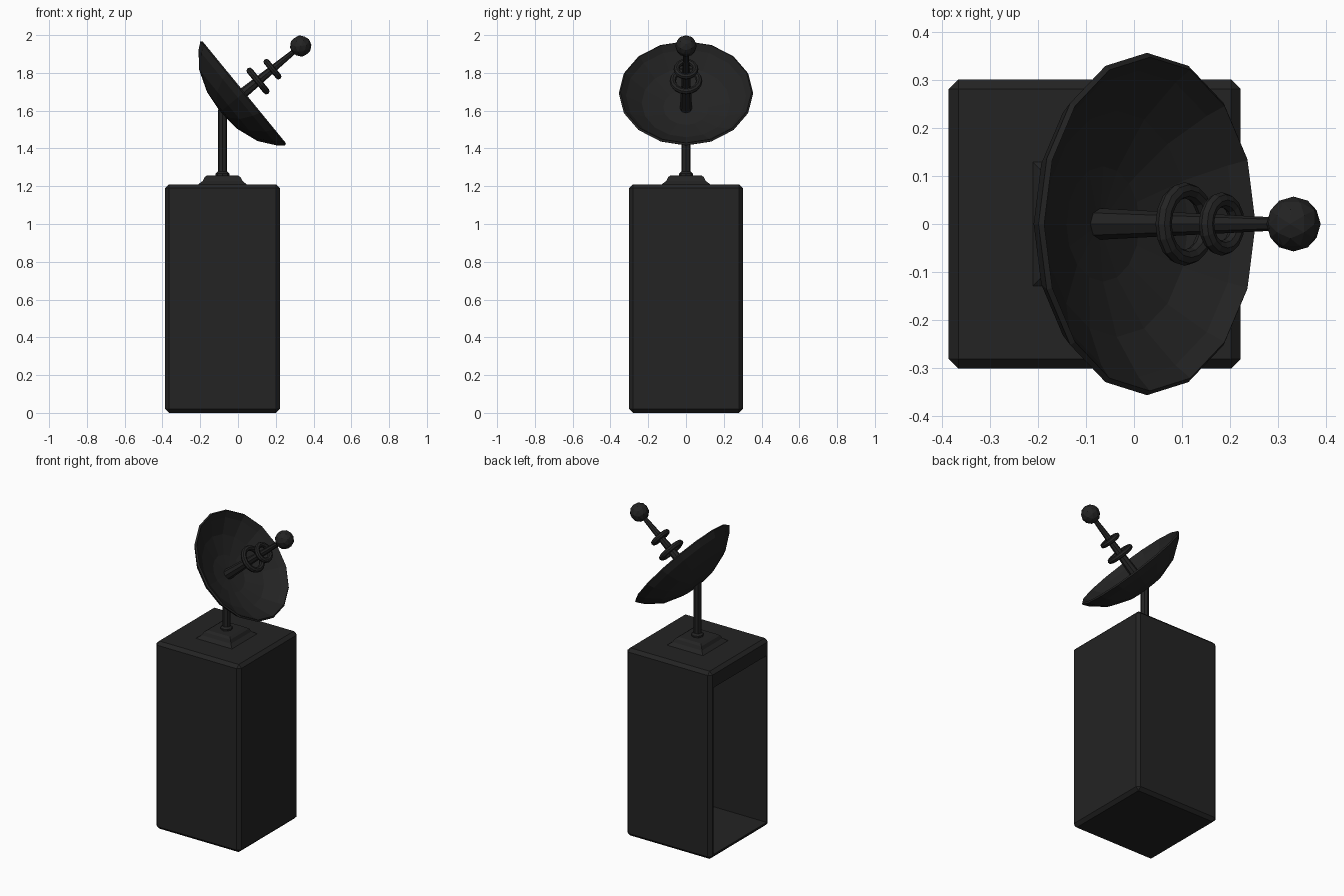
import bpy, bmesh, math
from mathutils import Matrix

if "Cube" in bpy.data.objects:
    bpy.data.objects.remove(bpy.data.objects["Cube"])

mat = bpy.data.materials.new("matte_black")
mat.diffuse_color = (0.017, 0.017, 0.017, 1)
mat.use_nodes = True
mat.node_tree.nodes["Principled BSDF"].inputs["Base Color"].default_value = mat.diffuse_color

CX = -0.082                                   # centre of cabinet and pole
TILT = Matrix.Translation((0.03, 0, 1.695)) @ Matrix.Rotation(math.radians(50.7), 4, 'Y')


def finish(name, bm, matrix=Matrix()):
    bmesh.ops.recalc_face_normals(bm, faces=bm.faces)
    bm.transform(matrix)
    me = bpy.data.meshes.new(name)
    bm.to_mesh(me)
    bm.free()
    me.materials.append(mat)
    ob = bpy.data.objects.new(name, me)
    bpy.context.collection.objects.link(ob)
    return ob


def lathe(name, profile, n, matrix=Matrix(), closed=False, phase=0.0):
    """Revolve (radius, height) points around z; radius 0 makes a pole."""
    bm = bmesh.new()
    rings = []
    for r, z in profile:
        if r == 0:
            rings.append([bm.verts.new((0, 0, z))] * n)
        else:
            rings.append([bm.verts.new((r * math.cos(phase + 2 * math.pi * i / n),
                                        r * math.sin(phase + 2 * math.pi * i / n), z))
                          for i in range(n)])
    pairs = list(zip(rings, rings[1:]))
    if closed:
        pairs.append((rings[-1], rings[0]))
    for a, b in pairs:
        for i in range(n):
            j = (i + 1) % n
            bm.faces.new(list(dict.fromkeys((a[i], a[j], b[j], b[i]))))
    return finish(name, bm, matrix)


# Cabinet: chamfered box, hollowed from the -x side
bm = bmesh.new()
bmesh.ops.create_cube(bm, size=1)
bm.transform(Matrix.Translation((-0.082, 0, 0.605)) @ Matrix.Diagonal((0.607, 0.602, 1.21, 1)))
bmesh.ops.bevel(bm, geom=bm.edges[:], offset=0.02, segments=1, affect='EDGES')
side = min(bm.faces, key=lambda f: f.calc_center_median().x)
bmesh.ops.inset_region(bm, faces=[side], thickness=0.015, depth=0)
for v in side.verts:
    v.co.z = 1.105 if v.co.z > 0.6 else 0.03
pocket = bmesh.ops.extrude_face_region(bm, geom=[side])
inner = [g for g in pocket["geom"] if isinstance(g, bmesh.types.BMVert)]
bmesh.ops.translate(bm, verts=inner, vec=(0.58, 0, 0))
if side.is_valid:
    bmesh.ops.delete(bm, geom=[side], context='FACES_ONLY')
finish("cabinet", bm)

# Square stepped foot, collar and pole
at_pole = Matrix.Translation((CX, 0, 0))
q = math.sqrt(2)
lathe("pole_foot", [(0, 1.205), (0.135 * q, 1.205), (0.105 * q, 1.228),
                    (0.095 * q, 1.248), (0.08 * q, 1.258), (0, 1.258)],
      4, at_pole, phase=math.pi / 4)
lathe("pole_collar", [(0.036, 1.255), (0.036, 1.268), (0.024, 1.28)], 8, at_pole)
lathe("pole", [(0, 1.25), (0.025, 1.25), (0.025, 1.605), (0, 1.605)], 8, at_pole)

# Dish: shallow bowl with a thin rim
lathe("dish", [(0, -0.16), (0.125, -0.148), (0.245, -0.105), (0.328, -0.04),
               (0.356, -0.004), (0.347, 0.004), (0.318, -0.027), (0.235, -0.085),
               (0.12, -0.122), (0, -0.132)], 16, TILT)

# Tapered feed rod, two rings and a ball at the tip
lathe("feed_rod", [(0, -0.14), (0.033, -0.14), (0.013, 0.36), (0, 0.36)], 8, TILT)
for name, t, major, minor in (("lower_ring", 0.098, 0.07, 0.017),
                              ("upper_ring", 0.197, 0.05, 0.016)):
    tube = [(major + minor * math.cos(k * math.pi / 4), t + minor * math.sin(k * math.pi / 4))
            for k in range(8)]
    lathe(name, tube, 16, TILT, closed=True)

bm = bmesh.new()
bmesh.ops.create_icosphere(bm, subdivisions=2, radius=0.057)
finish("tip_ball", bm, TILT @ Matrix.Translation((0, 0, 0.39)))
